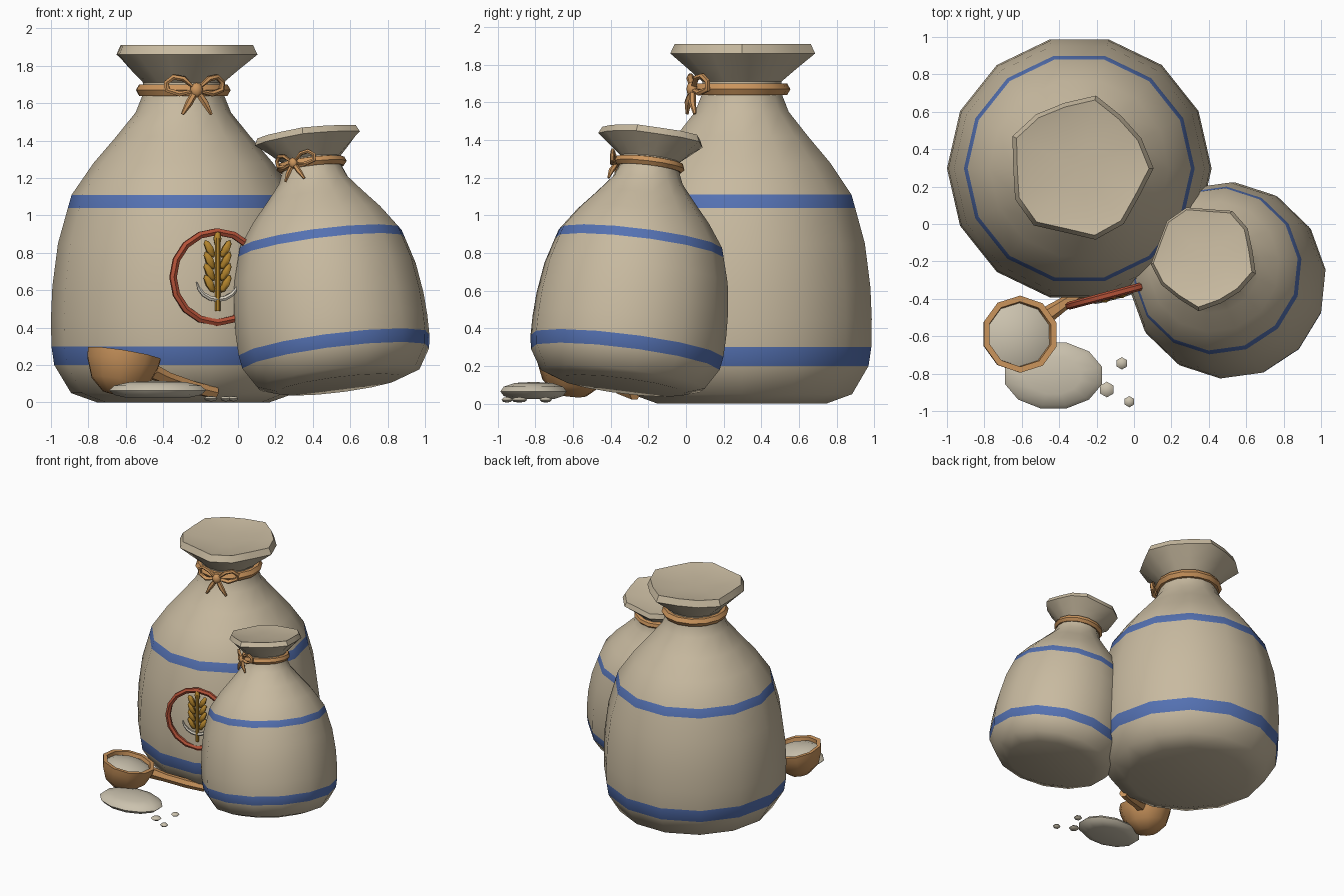
import bpy, bmesh, math
from mathutils import Matrix, Vector

if "Cube" in bpy.data.objects:
    bpy.data.objects.remove(bpy.data.objects["Cube"])


def material(name, r, g, b):
    m = bpy.data.materials.new(name)
    lin = [((c / 255 + 0.055) / 1.055) ** 2.4 for c in (r, g, b)]
    m.diffuse_color = (*lin, 1)
    m.use_nodes = True
    m.node_tree.nodes["Principled BSDF"].inputs["Base Color"].default_value = m.diffuse_color
    return m


CLOTH = material("sack_cloth", 200, 186, 160)
BLUE = material("blue_stripe", 84, 113, 178)
TAN = material("tan_rope_and_wood", 202, 148, 92)
RED = material("red_ring", 180, 82, 56)
GOLD = material("wheat_gold", 180, 133, 45)
WHITE = material("pale_leaf", 218, 211, 196)
FLOUR = material("flour", 203, 194, 174)


def finish(ob, mats, angle=40):
    for m in mats:
        ob.data.materials.append(m)
    bpy.ops.object.select_all(action='DESELECT')
    ob.select_set(True)
    bpy.context.view_layer.objects.active = ob
    if ob.type == 'CURVE':
        bpy.ops.object.convert(target='MESH')
        ob = bpy.context.object
    bpy.ops.object.shade_smooth_by_angle(angle=math.radians(angle))
    return ob


def lathe(name, profile, sides, M, mats, phase=0.0, warp=None, rule=None, angle=40):
    """Spin a (radius, z) profile about z; radius 0 makes a pole."""
    bm = bmesh.new()
    rings = []
    for r, z in profile:
        ring = []
        for i in range(1 if r == 0 else sides):
            a = phase + 2 * math.pi * i / sides
            p = Vector((r * math.cos(a), r * math.sin(a), z))
            ring.append(bm.verts.new(warp(p, a) if warp else p))
        rings.append(ring)
    for k, (A, B) in enumerate(zip(rings, rings[1:])):
        for i in range(sides):
            j = (i + 1) % sides
            if len(A) == 1:
                vs = (A[0], B[j], B[i])
            elif len(B) == 1:
                vs = (A[i], A[j], B[0])
            else:
                vs = (A[i], A[j], B[j], B[i])
            f = bm.faces.new(vs)
            f.material_index = rule(k) if rule else 0
    bmesh.ops.recalc_face_normals(bm, faces=bm.faces)
    me = bpy.data.meshes.new(name)
    bm.to_mesh(me)
    bm.free()
    me.transform(M)
    ob = bpy.data.objects.new(name, me)
    bpy.context.collection.objects.link(ob)
    return finish(ob, mats, angle)


def tube(name, pts, radius, M, mat, closed=False, res=1, taper=None):
    cu = bpy.data.curves.new(name, 'CURVE')
    cu.dimensions = '3D'
    cu.bevel_depth = radius
    cu.bevel_resolution = res
    cu.use_fill_caps = True
    sp = cu.splines.new('POLY')
    sp.points.add(len(pts) - 1)
    for i, (q, p) in enumerate(zip(sp.points, pts)):
        q.co = (*(M @ Vector(p)), 1)
        q.radius = taper[i] if taper else 1
    sp.use_cyclic_u = closed
    ob = bpy.data.objects.new(name, cu)
    bpy.context.collection.objects.link(ob)
    return finish(ob, [mat], 50)


def blob(name, M, mat, u=8, v=6):
    bm = bmesh.new()
    bmesh.ops.create_uvsphere(bm, u_segments=u, v_segments=v, radius=1, matrix=M)
    me = bpy.data.meshes.new(name)
    bm.to_mesh(me)
    bm.free()
    ob = bpy.data.objects.new(name, me)
    bpy.context.collection.objects.link(ob)
    return finish(ob, [mat], 60)


def place(loc, scale=(1, 1, 1), rot=None):
    M = Matrix.Translation(loc)
    if rot:
        M = M @ rot
    return M @ Matrix.Diagonal((*scale, 1))


# Sack outline from base to gathered mouth; stripes are two of its bands
SACK = [(0, 0), (.46, 0), (.60, .05), (.69, .20), (.705, .30), (.7075, .45), (.70, .62),
        (.67, .85), (.617, 1.04), (.597, 1.11), (.48, 1.28), (.36, 1.42), (.255, 1.55),
        (.215, 1.65), (.215, 1.71), (.29, 1.78), (.375, 1.86), (.352, 1.91),
        (.28, 1.895), (.14, 1.885), (0, 1.88)]
STRIPES = (3, 8)


def sack(prefix, M, lobe):
    def warp(p, a):
        # five soft folds around the flared mouth
        t = min(1, max(0, (p.z - 1.71) / .15))
        k = 1 + .065 * t * math.cos(5 * (a - lobe))
        return Vector((p.x * k, p.y * k, p.z))
    lathe(prefix + "_sack", SACK, 14, M, [CLOTH, BLUE], math.radians(-15), warp,
          lambda k: 1 if k in STRIPES else 0)
    # tie rope and bow
    ring = [(.222 * math.cos(i * math.pi / 7), .222 * math.sin(i * math.pi / 7), 1.67)
            for i in range(14)]
    s = M.to_scale().x
    tube(prefix + "_rope", ring, .036 * s, M, TAN, True)
    for side, label in ((-1, "left"), (1, "right")):
        loop = [(0, 0, 0), (.07, 0, .06), (.12, .02, .07), (.155, .04, .04), (.15, .04, 0),
                (.09, .01, -.02)]
        tube(f"{prefix}_bow_loop_{label}",
             [(side * x, y - .27, z + 1.67) for x, y, z in loop], .016 * s, M, TAN, True)
        tail = [(0, 0, 0), (.045, -.015, -.07), (.08, -.01, -.13)]
        tube(f"{prefix}_bow_tail_{label}",
             [(side * x, y - .27, z + 1.67) for x, y, z in tail], .018 * s, M, TAN,
             taper=(1, 1.1, .5))
    blob(prefix + "_bow_knot", M @ place((0, -.275, 1.67), (.036, .03, .04)), TAN)


# Two sacks: the small one is a tilted, shrunken copy
big = place((-.2925, .297, 0), rot=Matrix.Rotation(math.radians(15), 4, 'Z'))
sack("large", big, math.radians(-10))
tilt = Vector((0, 0, 1)).rotation_difference(Vector((-.125, .125, 1))).to_matrix().to_4x4()
small = place((.54, -.34, .095), (.735, .735, .715),
              tilt @ Matrix.Rotation(math.radians(-29), 4, 'Z'))
sack("small", small, math.radians(7))

# Wheat emblem on the large sack
ring = [(.243 * math.cos(i * math.pi / 8), -.695, .67 + .243 * math.sin(i * math.pi / 8))
        for i in range(16)]
tube("emblem_ring", ring, .021, big, RED, True)
tube("wheat_stalk", [(0, -.712, .49), (0, -.712, .88)], .015, big, GOLD)
for i in range(4):
    for side in (-1, 1):
        blob(f"wheat_grain_{i}_{'left' if side < 0 else 'right'}",
             big @ place((side * .045, -.708, .635 + .062 * i), (.023, .022, .054),
                         Matrix.Rotation(side * math.radians(28), 4, 'Y')), GOLD, 6, 4)
blob("wheat_grain_top", big @ place((0, -.705, .875), (.022, .022, .045)), GOLD, 6, 4)
arc = [math.radians(a) for a in range(190, 351, 20)]
tube("emblem_leaf", [(.12 * math.cos(a), -.712, .665 + .115 * math.sin(a)) for a in arc],
     .014, big, WHITE, taper=[.3, .7, .9, 1, 1, 1, .9, .7, .3])

# Wooden scoop: bowl, flour filling, handle
lean = Vector((0, 0, 1)).rotation_difference(Vector((.16, .10, 1))).to_matrix().to_4x4()
bowl = place((-.61, -.59, .25), rot=lean)
lathe("scoop_bowl", [(0, -.215), (.085, -.205), (.16, -.14), (.20, -.04), (.207, .01),
                     (.175, .01), (.165, -.05), (0, -.07)], 10, bowl, [TAN], .31)
lathe("scoop_flour", [(.172, -.02), (.12, .005), (0, .02)], 10, bowl, [FLOUR], .31)
tube("scoop_handle", [(-.47, -.49, .17), (-.38, -.43, .13), (-.24, -.34, .08),
                      (-.12, -.27, .05)], .042, Matrix(), TAN, taper=(1.1, .85, .85, .8))

# Spilled flour and crumbs
lathe("flour_pile", [(0, .025), (.17, .025), (.24, .04), (.268, .065), (.24, .09),
                     (.15, .11), (0, .115)], 12,
      place((-.43, -.81, 0), (1, .68, 1)), [FLOUR], .26, angle=60)
for i, (x, y, r) in enumerate(((-.065, -.745, .033), (-.145, -.885, .042), (-.025, -.95, .03))):
    blob(f"flour_crumb_{i}", place((x, y, .02), (r, r, .015)), FLOUR, 6, 4)
